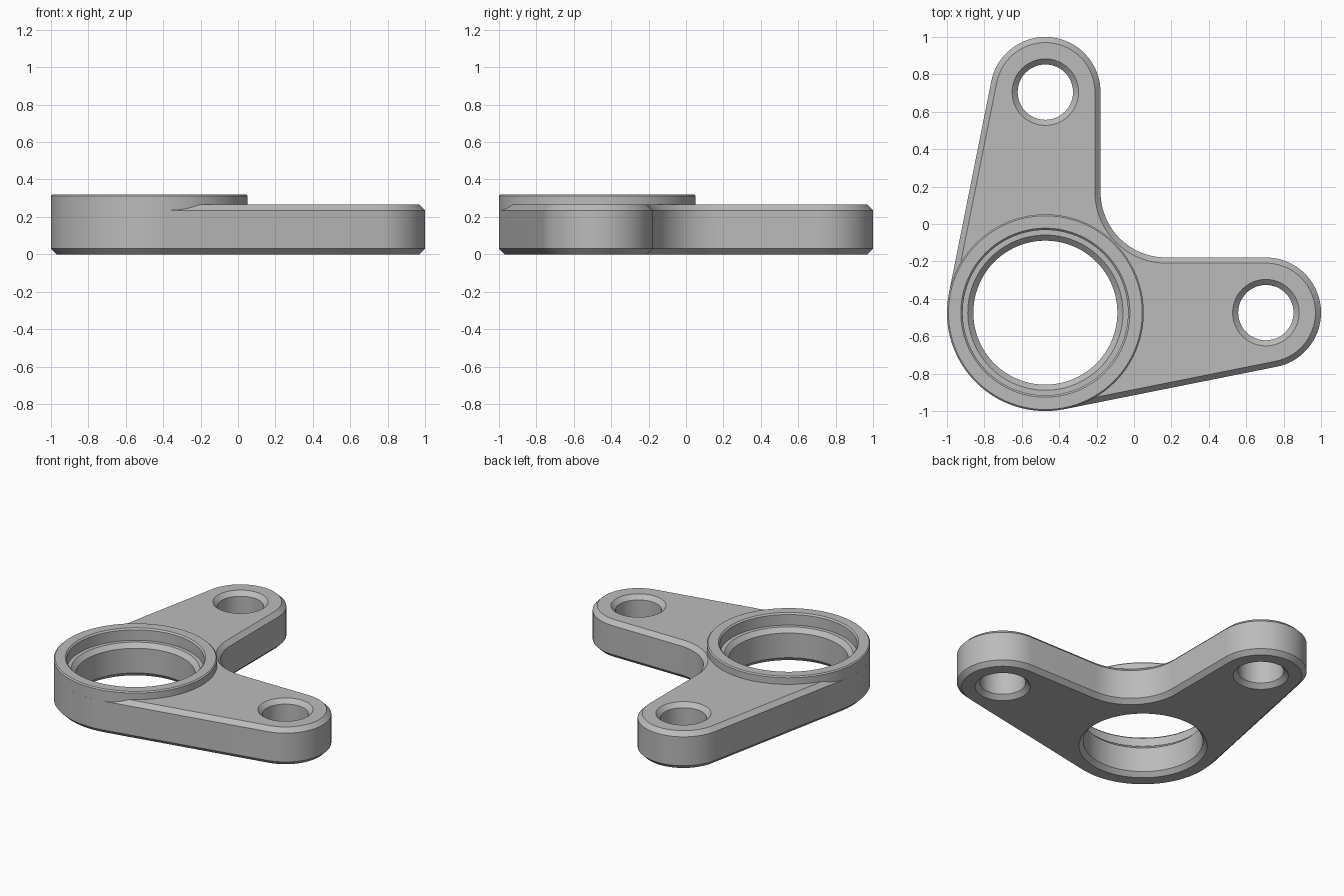
import bpy, bmesh
from math import sin, cos, asin, pi, radians

cube = bpy.data.objects.get("Cube")
if cube:
    bpy.data.objects.remove(cube, do_unlink=True)

# Main dimensions
HUB, HUB_R = (-0.474, -0.474), 0.526
END_R, FILLET_R = 0.295, 0.35
RIGHT_END, BACK_END = (0.705, -0.474), (-0.474, 0.705)
TOP, CHAMFER = 0.265, 0.03
f = HUB[0] + END_R + FILLET_R
TILT = asin((HUB_R - END_R) / (RIGHT_END[0] - HUB[0]))

metal = bpy.data.materials.new("grey metal")
metal.use_nodes = True
GREY = (0.5, 0.5, 0.5, 1)
metal.diffuse_color = GREY
shader = next(n for n in metal.node_tree.nodes if n.type == 'BSDF_PRINCIPLED')
shader.inputs["Base Color"].default_value = GREY


def arc(centre, r, start, end, n):
    return [(centre[0] + r * cos(start + (end - start) * i / n),
             centre[1] + r * sin(start + (end - start) * i / n)) for i in range(n + 1)]


def outline(inset):
    """Plate outline: two rounded arm ends, inner fillet and hub, joined by tangents."""
    return (arc(RIGHT_END, END_R - inset, TILT - pi / 2, pi / 2, 32)
            + arc((f, f), FILLET_R + inset, -pi / 2, -pi, 24)
            + arc(BACK_END, END_R - inset, 0, pi - TILT, 32)
            + arc(HUB, HUB_R - inset, pi - TILT, 1.5 * pi + TILT, 40))


def loft(name, loops, ring=False):
    """Bridge (points, z) loops into a capped solid, or a closed ring."""
    bm = bmesh.new()
    rows = [[bm.verts.new((x, y, z)) for x, y in pts] for pts, z in loops]
    pairs = list(zip(rows, rows[1:]))
    if ring:
        pairs.append((rows[-1], rows[0]))
    else:
        bm.faces.new(rows[0])
        bm.faces.new(rows[-1])
    n = len(rows[0])
    for a, b in pairs:
        for i in range(n):
            j = (i + 1) % n
            bm.faces.new((a[i], a[j], b[j], b[i]))
    bmesh.ops.recalc_face_normals(bm, faces=bm.faces)
    mesh = bpy.data.meshes.new(name)
    bm.to_mesh(mesh)
    bm.free()
    mesh.materials.append(metal)
    obj = bpy.data.objects.new(name, mesh)
    bpy.context.collection.objects.link(obj)
    return obj


def turned(name, centre, profile, n, ring=False):
    """Solid of revolution from (radius, z) pairs."""
    return loft(name, [(arc(centre, r, 0, 2 * pi, n)[:-1], z) for r, z in profile], ring)


def select_only(obj):
    bpy.ops.object.select_all(action='DESELECT')
    obj.select_set(True)
    bpy.context.view_layer.objects.active = obj


# Chamfered two-arm plate
plate = loft("bracket_plate", [
    (outline(CHAMFER), 0), (outline(0), CHAMFER),
    (outline(0), TOP - CHAMFER), (outline(CHAMFER), TOP)])

# Countersunk bolt holes and stepped bore
bolt = [(0.188, -0.01), (0.148, 0.03), (0.148, 0.235), (0.188, 0.275)]
bore = [(0.422, -0.01), (0.385, 0.03), (0.385, 0.205),
        (0.415, 0.235), (0.46, 0.235), (0.46, 0.3)]
for name, centre, profile, n in (("right_bolt_cutter", RIGHT_END, bolt, 48),
                                 ("back_bolt_cutter", BACK_END, bolt, 48),
                                 ("bore_cutter", HUB, bore, 96)):
    cutter = turned(name, centre, profile, n)
    cutter.hide_render = True
    mod = plate.modifiers.new(name, 'BOOLEAN')
    mod.operation = 'DIFFERENCE'
    mod.solver = 'EXACT'
    mod.object = cutter
    select_only(plate)
    bpy.ops.object.modifier_apply(modifier=mod.name)
    bpy.data.objects.remove(cutter, do_unlink=True)

# Raised collar around the bore
collar = turned("hub_collar", HUB, [
    (HUB_R, 0.235), (HUB_R, 0.312), (HUB_R - 0.008, 0.32),
    (0.452, 0.32), (0.442, 0.31), (0.442, 0.235)], 96, ring=True)

for obj in (plate, collar):
    select_only(obj)
    bpy.ops.object.shade_smooth_by_angle(angle=radians(25))
